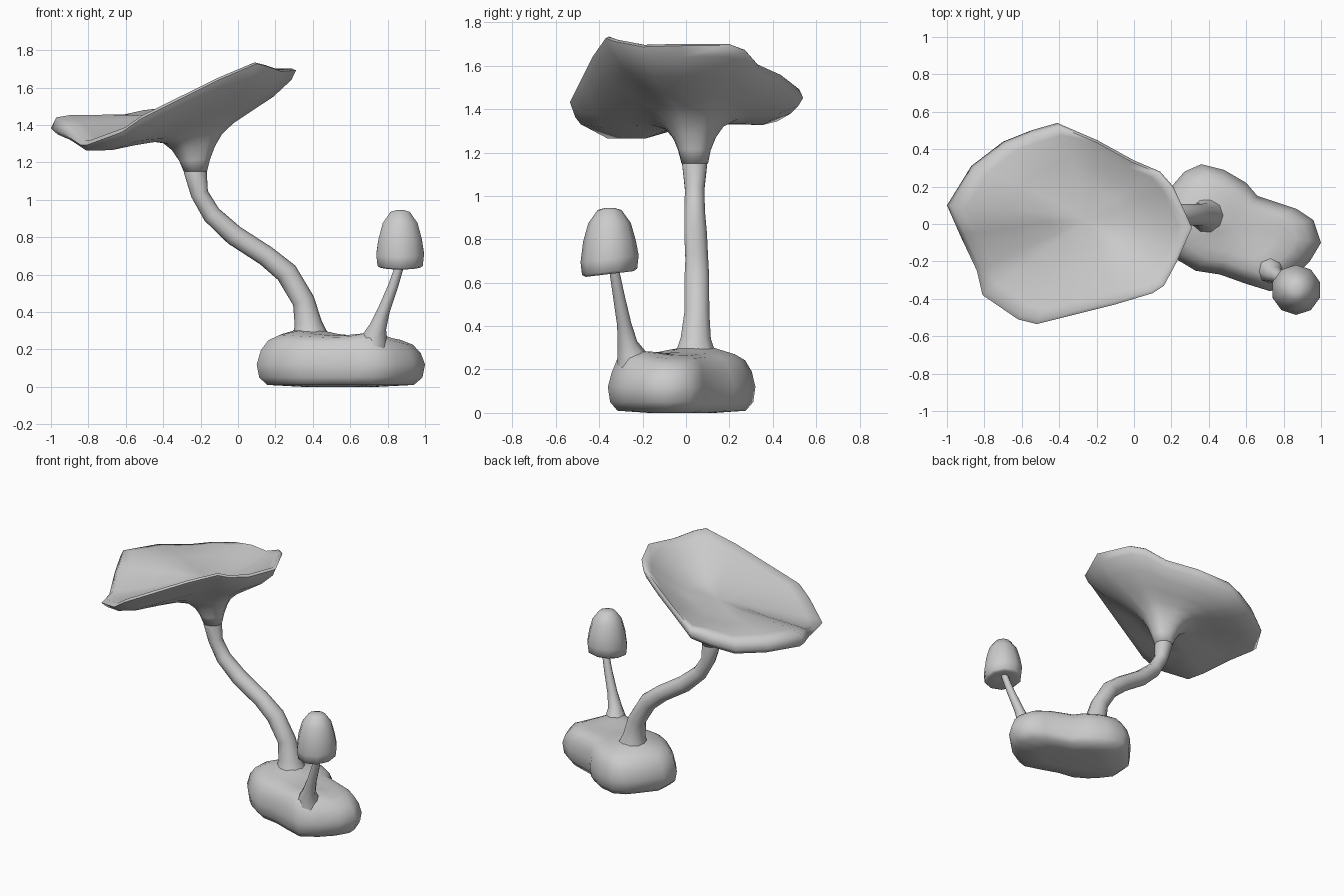
import bpy, math
from mathutils import Vector

if "Cube" in bpy.data.objects:
    bpy.data.objects.remove(bpy.data.objects["Cube"])


def loft(name, rings, sharp=70):
    """Skin a list of equal-length vertex rings and close both ends with a fan."""
    n = len(rings[0])
    verts = [tuple(p) for r in rings for p in r]
    faces = []
    for k in range(len(rings) - 1):
        for i in range(n):
            j = (i + 1) % n
            faces.append((k*n + i, k*n + j, (k+1)*n + j, (k+1)*n + i))
    for k, flip in ((0, True), (len(rings) - 1, False)):
        c = len(verts)
        verts.append(tuple(sum((Vector(p) for p in rings[k]), Vector()) / n))
        for i in range(n):
            a, b = k*n + i, k*n + (i + 1) % n
            faces.append((b, a, c) if flip else (a, b, c))
    me = bpy.data.meshes.new(name)
    me.from_pydata(verts, [], faces)
    ob = bpy.data.objects.new(name, me)
    bpy.context.collection.objects.link(ob)
    bpy.ops.object.select_all(action='DESELECT')
    ob.select_set(True)
    bpy.context.view_layer.objects.active = ob
    bpy.ops.object.shade_smooth_by_angle(angle=math.radians(sharp))
    return ob


def tube(name, path, sides=10):
    """Loft circles along a path of (x, y, z, radius)."""
    pts = [Vector(p[:3]) for p in path]
    rings = []
    for k, p in enumerate(pts):
        t = (pts[min(k + 1, len(pts) - 1)] - pts[max(k - 1, 0)]).normalized()
        v = t.cross(Vector((1, 0, 0))).normalized()
        u = v.cross(t)
        angs = [math.tau * i / sides for i in range(sides)]
        rings.append([p + path[k][3] * (u*math.cos(a) + v*math.sin(a)) for a in angs])
    return loft(name, rings)


# Lumpy base: outline scaled through height levels, swelling around both stem feet
outline = [(1.0, -.1), (.96, .02), (.87, .08), (.66, .15), (.6, .22), (.48, .29),
           (.36, .32), (.27, .28), (.2, .2), (.11, .09), (.1, -.04), (.17, -.13),
           (.23, -.19), (.33, -.25), (.46, -.27), (.6, -.32), (.73, -.36),
           (.85, -.29), (.94, -.2)]
cx, cy = .54, -.02
levels = [(.45, .005), (.87, .01), (.97, .05), (1, .12), (.95, .19), (.86, .24),
          (.72, .265), (.5, .275), (.25, .275)]
rings = []
for s, z in levels:
    ring = []
    for px, py in outline:
        x, y = cx + (px-cx)*s, cy + (py-cy)*s
        h = z - max(0, z-.12) * .25 * (px-.4) * s
        if z < .01:
            h -= .005
        if z > .2:
            for fx, fy in ((.38, .05), (.73, -.26)):
                h += .035 * math.exp(-((x-fx)**2 + (y-fy)**2) / .015)
        ring.append((x, y, h))
    rings.append(ring)
loft("base", rings)

# Large stem
tube("large_stem", [(.39, .04, .2, .13), (.385, .045, .28, .095), (.375, .045, .34, .073),
                    (.35, .05, .46, .06), (.26, .05, .61, .06), (.15, .05, .7, .055),
                    (-.02, .045, .81, .055), (-.14, .04, .92, .05),
                    (-.205, .04, 1.03, .047), (-.228, .04, 1.15, .061),
                    (-.228, .04, 1.2, .05)])

# Large cap: wavy rim, gently dished top that bulges at the back left, trumpet underside
rim = [(.31, -.02, 1.7), (.21, .2, 1.7), (.14, .28, 1.67), (0, .34, 1.6),
       (-.2, .45, 1.55), (-.41, .54, 1.46), (-.55, .5, 1.42), (-.7, .44, 1.385),
       (-.87, .31, 1.39), (-1, .1, 1.39), (-.93, -.06, 1.36), (-.84, -.25, 1.3),
       (-.81, -.38, 1.3), (-.62, -.51, 1.37), (-.52, -.535, 1.44), (-.34, -.49, 1.53),
       (-.1, -.43, 1.65), (.1, -.37, 1.735), (.16, -.33, 1.72), (.23, -.2, 1.695)]
c = Vector((-.228, .04, 1.15))


def cap_ring(t, thick, roll):
    out = []
    for p in rim:
        d = Vector((p[0] - c.x, p[1] - c.y, 0))
        foot = c + d.normalized() * .062
        # how much this part of the rim belongs to the back left bulge
        w = max(0, min(1, (-.25 - p[0]) / .3)) * max(0, min(1, (p[1] + .2) / .25))
        z = 1.46 + (p[2] - 1.46) * t ** 1.15 - thick + roll * w
        out.append((foot.x + (p[0]-foot.x)*t, foot.y + (p[1]-foot.y)*t, z))
    return out


under = [(0, .31, 0), (.035, .25, 0), (.09, .19, 0), (.17, .14, 0), (.3, .11, 0), (.5, .095, 0),
         (.75, .08, 0), (.95, .045, 0)]
top = [(1, .008, 0), (.96, -.012, .035), (.85, -.002, .05), (.55, .005, .035), (.25, .005, .01)]
loft("large_cap", [cap_ring(*k) for k in under + top], 80)

# Small stem
tube("small_stem", [(.72, -.235, .2, .09), (.73, -.25, .26, .07), (.748, -.27, .32, .046),
                    (.78, -.285, .41, .033), (.83, -.31, .54, .027),
                    (.875, -.335, .68, .022)], 8)

# Small bell cap
bell = [(.03, .66), (.11, .64), (.127, .65), (.134, .71), (.122, .79),
        (.098, .875), (.055, .935), (.02, .945)]
rings = []
for r, z in bell:
    rings.append([(.867 + r*math.cos(a), -.352 + r*math.sin(a), z + .12*r*math.sin(a) * (z < .75))
                  for a in [math.tau * (i + .5) / 10 for i in range(10)]])
loft("small_cap", rings, 60)
